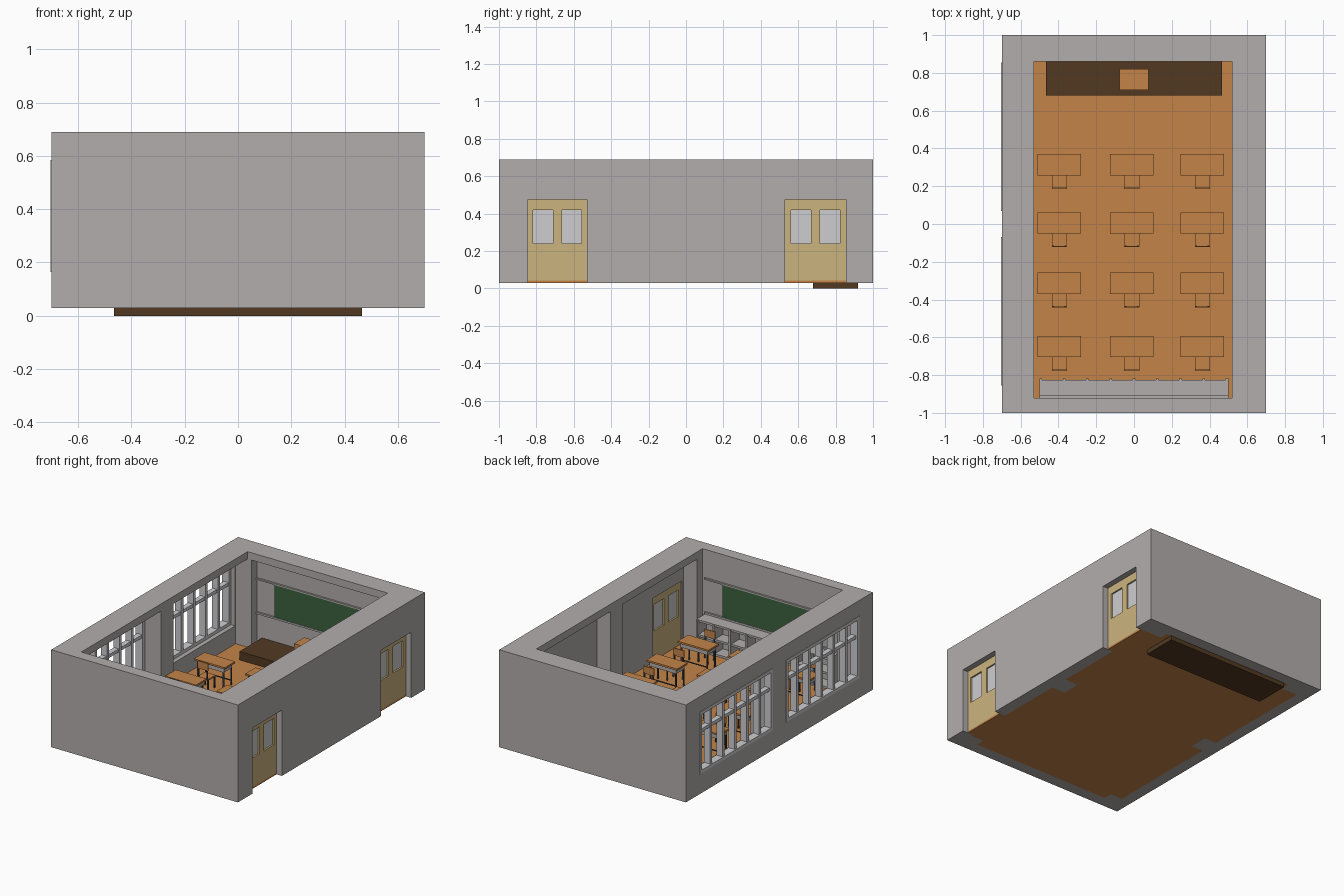
import bpy, bmesh
from mathutils import Matrix, Vector

if "Cube" in bpy.data.objects:
    bpy.data.objects.remove(bpy.data.objects["Cube"])


def material(name, rgb):
    lin = [((c / 255 + 0.055) / 1.055) ** 2.4 for c in rgb]
    m = bpy.data.materials.new(name)
    m.diffuse_color = (*lin, 1)
    m.use_nodes = True
    m.node_tree.nodes["Principled BSDF"].inputs["Base Color"].default_value = m.diffuse_color
    return m


WALL = material("wall grey", (178, 174, 172))
WOOD = material("orange wood", (196, 132, 73))
BROWN = material("dark brown", (82, 57, 34))
GREEN = material("board green", (60, 98, 62))
TAN = material("door tan", (204, 180, 126))
LIGHT = material("light grey", (206, 206, 209))
METAL = material("dark metal", (70, 72, 80))


def boxes(name, mat, *ranges):
    """One object made of boxes given as (x0, x1, y0, y1, z0, z1)."""
    bm = bmesh.new()
    for x0, x1, y0, y1, z0, z1 in ranges:
        mtx = Matrix.Translation(((x0 + x1) / 2, (y0 + y1) / 2, (z0 + z1) / 2)) \
            @ Matrix.Diagonal((x1 - x0, y1 - y0, z1 - z0, 1))
        bmesh.ops.create_cube(bm, size=1, matrix=mtx)
    me = bpy.data.meshes.new(name)
    bm.to_mesh(me)
    bm.free()
    me.materials.append(mat)
    ob = bpy.data.objects.new(name, me)
    bpy.context.collection.objects.link(ob)
    return ob


def cut(ob, *ranges):
    """Carve boxes out of an object."""
    for r in ranges:
        cutter = boxes("cutter", ob.data.materials[0], r)
        cutter.hide_render = True
        mod = ob.modifiers.new("cut", 'BOOLEAN')
        mod.operation, mod.solver, mod.object = 'DIFFERENCE', 'EXACT', cutter
        bpy.context.view_layer.objects.active = ob
        bpy.ops.object.modifier_apply(modifier=mod.name)
        bpy.data.objects.remove(cutter)


# Walls: block carved so that pillars and a ceiling beam remain
WINDOWS = [(-0.86, -0.065), (0.065, 0.86)]
DOORS = [(-0.845, -0.53), (0.53, 0.855)]
BEAM = 0.64
walls = boxes("walls", WALL, (-0.7, 0.7, -1, 1, 0.03, 0.69))
cut(walls, (-0.53, 0.52, -0.92, 0.86, -0.1, 0.8),
    (-0.5, 0.5, 0.8, 0.92, -0.1, BEAM))
for y0, y1 in WINDOWS:
    cut(walls, (-0.62, 0, y0, y1, -0.1, BEAM), (0, 0.62, y0, y1, -0.1, BEAM),
        (-0.8, -0.6, y0 + 0.005, y1 - 0.005, 0.165, 0.585))
for y0, y1 in DOORS:
    cut(walls, (0.6, 0.8, y0, y1, -0.1, 0.475))

# Floor fills the room outline between the pillars
boxes("floor", WOOD, (-0.53, 0.52, -0.92, 0.86, 0.03, 0.042))
boxes("floor_back_strip", WOOD, (-0.5, 0.5, 0.86, 0.92, 0.03, 0.042))
for y0, y1 in WINDOWS:
    boxes("floor_left_bay", WOOD, (-0.62, -0.53, y0, y1, 0.03, 0.042))
    boxes("floor_right_bay", WOOD, (0.52, 0.62, y0, y1, 0.03, 0.042))
for y0, y1 in DOORS:
    boxes("threshold", WOOD, (0.62, 0.66, y0, y1, 0.03, 0.042))

# Windows: frame, mullions and transom, left open
for y0, y1 in WINDOWS:
    a, b, t = y0 + 0.005, y1 - 0.005, 0.022
    x0, x1 = -0.703, -0.65
    parts = [(x0, x1, a, b, 0.165, 0.165 + t), (x0, x1, a, b, 0.585 - t, 0.585),
             (x0, x1, a, a + t, 0.165 + t, 0.585 - t), (x0, x1, b - t, b, 0.165 + t, 0.585 - t)]
    boxes("window_frame", LIGHT, *parts)
    step = (b - a) / 6
    boxes("window_mullions", LIGHT, *[
        (-0.695, x1, a + i * step - t / 2, a + i * step + t / 2, 0.187, 0.563) for i in range(1, 6)])
    boxes("window_transom", LIGHT, (-0.69, -0.655, a + t, b - t, 0.435, 0.457))

# Double-pane doors
for y0, y1 in DOORS:
    mid = (y0 + y1) / 2
    door = boxes("door", TAN, (0.63, 0.66, y0, y1, 0.042, 0.475))
    for c in (mid - 0.077, mid + 0.077):
        cut(door, (0.6, 0.7, c - 0.053, c + 0.053, 0.24, 0.42))
        boxes("door_glass", LIGHT, (0.641, 0.649, c - 0.053, c + 0.053, 0.24, 0.42))

# Boards with rails at both ends of the room
for side, y in ((1, 0.92), (-1, -0.92)):
    def strip(d, x, z0, z1):
        return (-x, x, min(y, y - side * d), max(y, y - side * d), z0, z1)
    boxes("green_board", GREEN, strip(0.009, 0.365, 0.27, 0.49))
    boxes("board_rails", WALL, strip(0.012, 0.5, 0.49, 0.5), strip(0.012, 0.5, 0.258, 0.27))

# Teacher platform and lectern
boxes("platform", BROWN, (-0.465, 0.465, 0.68, 0.92, 0, 0.1))
boxes("lectern", WOOD, (-0.078, 0.078, 0.71, 0.82, 0.1, 0.245))

# Cubby shelf below the rear board
sh = [(-0.5, 0.5, -0.92, -0.825, z, z + 0.014) for z in (0.042, 0.14, 0.24)]
sh += [(-0.5, 0.5, -0.92, -0.912, 0.05, 0.25)]
sh += [(-0.5 + i * 0.1232, -0.486 + i * 0.1232, -0.92, -0.819, 0.042, 0.25) for i in range(9)]
boxes("cubby_shelf", WALL, *sh)


def legs(cx, cy, hx, hy, z1, r=0.004):
    return [(cx + i * hx - r, cx + i * hx + r, cy + j * hy - r, cy + j * hy + r, 0.042, z1)
            for i in (-1, 1) for j in (-1, 1)]


# Desks and chairs
for x in (-0.395, -0.012, 0.362):
    for y in (0.314, 0.006, -0.314, -0.648):
        boxes("desk_top", WOOD, (x - 0.115, x + 0.115, y - 0.056, y + 0.056, 0.188, 0.2))
        boxes("desk_tray", WALL, (x - 0.1, x + 0.1, y - 0.045, y + 0.045, 0.158, 0.188))
        boxes("desk_legs", METAL, *legs(x, y, 0.096, 0.041, 0.16),
              (x - 0.096, x + 0.096, y + 0.038, y + 0.044, 0.07, 0.076))
        cy = y - 0.085
        boxes("chair_seat", WOOD, (x - 0.04, x + 0.04, cy - 0.038, cy + 0.04, 0.118, 0.127))
        boxes("chair_back", WOOD, (x - 0.04, x + 0.04, cy - 0.044, cy - 0.037, 0.185, 0.235))
        boxes("chair_legs", METAL, *legs(x, cy, 0.034, 0.034, 0.118),
              *[(x + s * 0.032 - 0.004, x + s * 0.032 + 0.004, cy - 0.043, cy - 0.036, 0.12, 0.19)
                for s in (-1, 1)])
